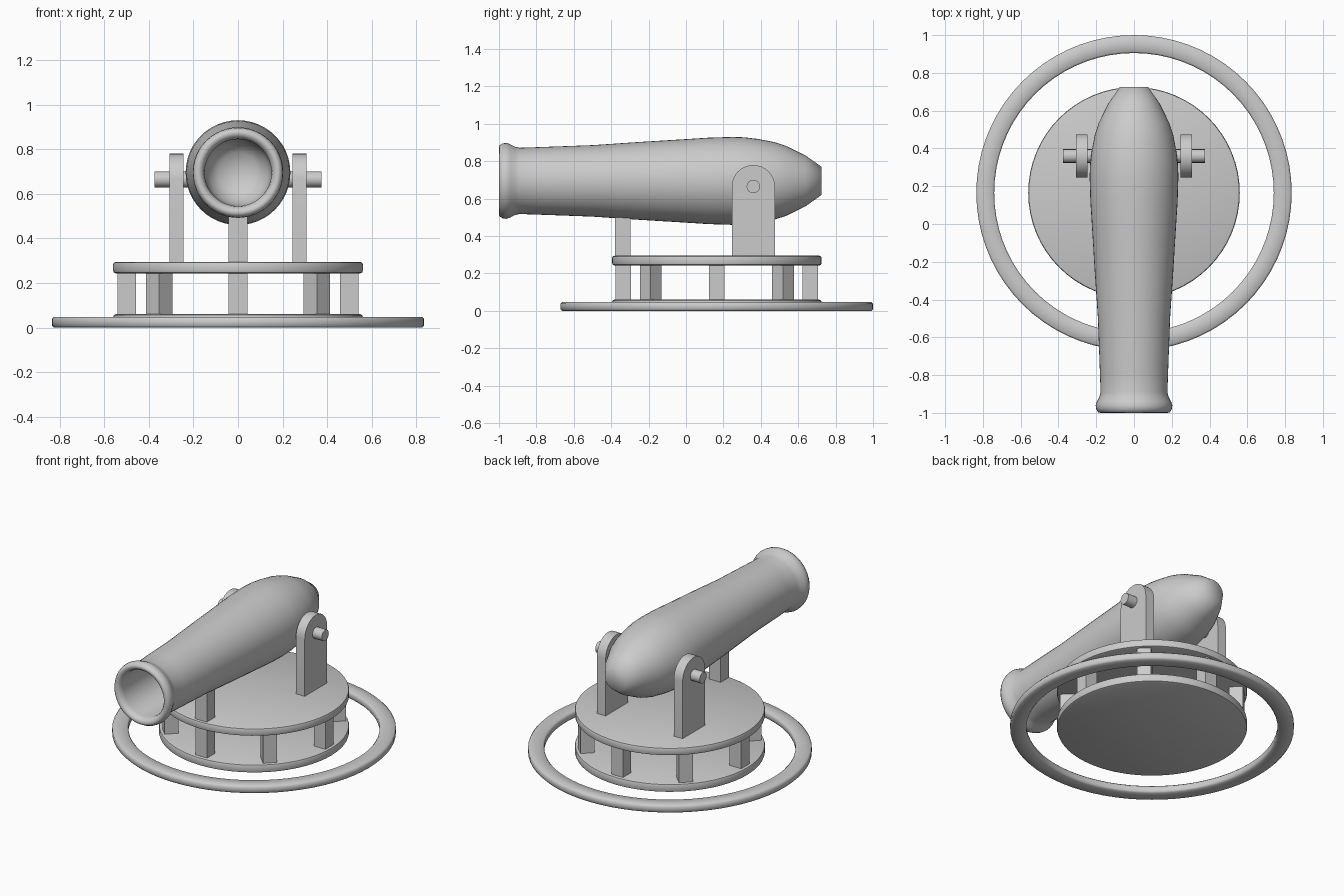
import bpy, bmesh, math

if "Cube" in bpy.data.objects:
    bpy.data.objects.remove(bpy.data.objects["Cube"])

CY = 0.165      # centre of the round base
AXIS_Z = 0.695  # height of the barrel axis


def finish(bm, name, smooth=None):
    bmesh.ops.remove_doubles(bm, verts=bm.verts[:], dist=1e-5)
    bmesh.ops.recalc_face_normals(bm, faces=bm.faces[:])
    me = bpy.data.meshes.new(name)
    bm.to_mesh(me)
    bm.free()
    ob = bpy.data.objects.new(name, me)
    bpy.context.collection.objects.link(ob)
    if smooth is not None:
        bpy.ops.object.select_all(action='DESELECT')
        ob.select_set(True)
        bpy.context.view_layer.objects.active = ob
        bpy.ops.object.shade_smooth_by_angle(angle=math.radians(smooth))
    return ob


def lathe(name, profile, steps=64, closed=False, smooth=40):
    """Spin (radius, height) points around z."""
    bm = bmesh.new()
    vs = [bm.verts.new((r, 0, z)) for r, z in profile]
    pairs = list(zip(vs, vs[1:])) + ([(vs[-1], vs[0])] if closed else [])
    es = [bm.edges.new(p) for p in pairs]
    bmesh.ops.spin(bm, geom=vs + es, cent=(0, 0, 0), axis=(0, 0, 1),
                   angle=2 * math.pi, steps=steps)
    return finish(bm, name, smooth)


def box(name, size, loc, rot=0):
    bm = bmesh.new()
    bmesh.ops.create_cube(bm, size=1)
    bmesh.ops.scale(bm, vec=size, verts=bm.verts[:])
    ob = finish(bm, name)
    ob.location = loc
    ob.rotation_euler.z = rot
    return ob


def extrude_x(name, outline, x0, x1, smooth=None):
    """Extrude a (y, z) outline from x0 to x1."""
    bm = bmesh.new()
    face = bm.faces.new([bm.verts.new((x0, y, z)) for y, z in outline])
    ext = bmesh.ops.extrude_face_region(bm, geom=[face], use_keep_orig=True)
    bmesh.ops.translate(bm, vec=(x1 - x0, 0, 0),
                        verts=[v for v in ext['geom'] if isinstance(v, bmesh.types.BMVert)])
    return finish(bm, name, smooth)


# Floor ring with softened edges
b = 0.009
ring = lathe("floor_ring", [(0.74, b), (0.74 + b, 0), (0.835 - b, 0), (0.835, b),
                            (0.835, 0.048 - b), (0.835 - b, 0.048),
                            (0.74 + b, 0.048), (0.74, 0.048 - b)], 72, True, 50)
ring.location.y = CY

# Two round plates
for name, z0, z1 in (("lower_plate", 0.005, 0.06), ("upper_plate", 0.243, 0.295)):
    R = 0.56
    plate = lathe(name, [(0, z0), (R - 0.012, z0), (R - 0.003, z0 + 0.004), (R, z0 + 0.012),
                         (R, z1 - 0.012), (R - 0.003, z1 - 0.004), (R - 0.012, z1), (0, z1)])
    plate.location.y = CY

# Eight posts between the plates
for i in range(8):
    a = i * math.pi / 4
    box(f"base_post_{i + 1}", (0.083, 0.083, 0.2),
        (0.5 * math.cos(a), CY + 0.5 * math.sin(a), 0.152), a)

# Front prop under the barrel
box("front_prop", (0.083, 0.083, 0.25), (0, -0.338, 0.41))

# Barrel: outer skin, rolled muzzle lip, then the bore
profile = [(0, 0.725), (0.075, 0.725), (0.135, 0.64), (0.187, 0.535), (0.208, 0.47),
           (0.225, 0.38), (0.233, 0.31), (0.235, 0.25), (0.231, 0.12), (0.222, -0.02),
           (0.208, -0.25), (0.191, -0.5), (0.18, -0.8), (0.177, -0.89), (0.183, -0.915),
           (0.196, -0.94), (0.203, -0.96), (0.2, -0.98), (0.19, -0.997), (0.178, -1.0),
           (0.165, -0.995), (0.154, -0.98), (0.15, -0.96), (0.15, -0.5), (0.135, -0.42),
           (0.09, -0.37), (0, -0.35)]
barrel = lathe("barrel", [(r, -y) for r, y in profile], 48, smooth=60)
barrel.rotation_euler.x = math.pi / 2   # local z points towards -y
barrel.location.z = AXIS_Z

# Side brackets with rounded tops, and trunnion pins
py, pz, pr = 0.36, 0.665, 0.115
arch = [(py + pr * math.cos(math.pi * k / 16), pz + pr * math.sin(math.pi * k / 16))
        for k in range(17)]
arch += [(py - pr, 0.285), (py + pr, 0.285)]
pin = [(py + 0.036 * math.cos(math.tau * k / 16), pz + 0.036 * math.sin(math.tau * k / 16))
       for k in range(16)]
for side, s in (("left", -1), ("right", 1)):
    extrude_x(f"{side}_bracket", arch, s * 0.245, s * 0.308, 30)
    extrude_x(f"{side}_trunnion_pin", pin, s * 0.18, s * 0.375, 30)
